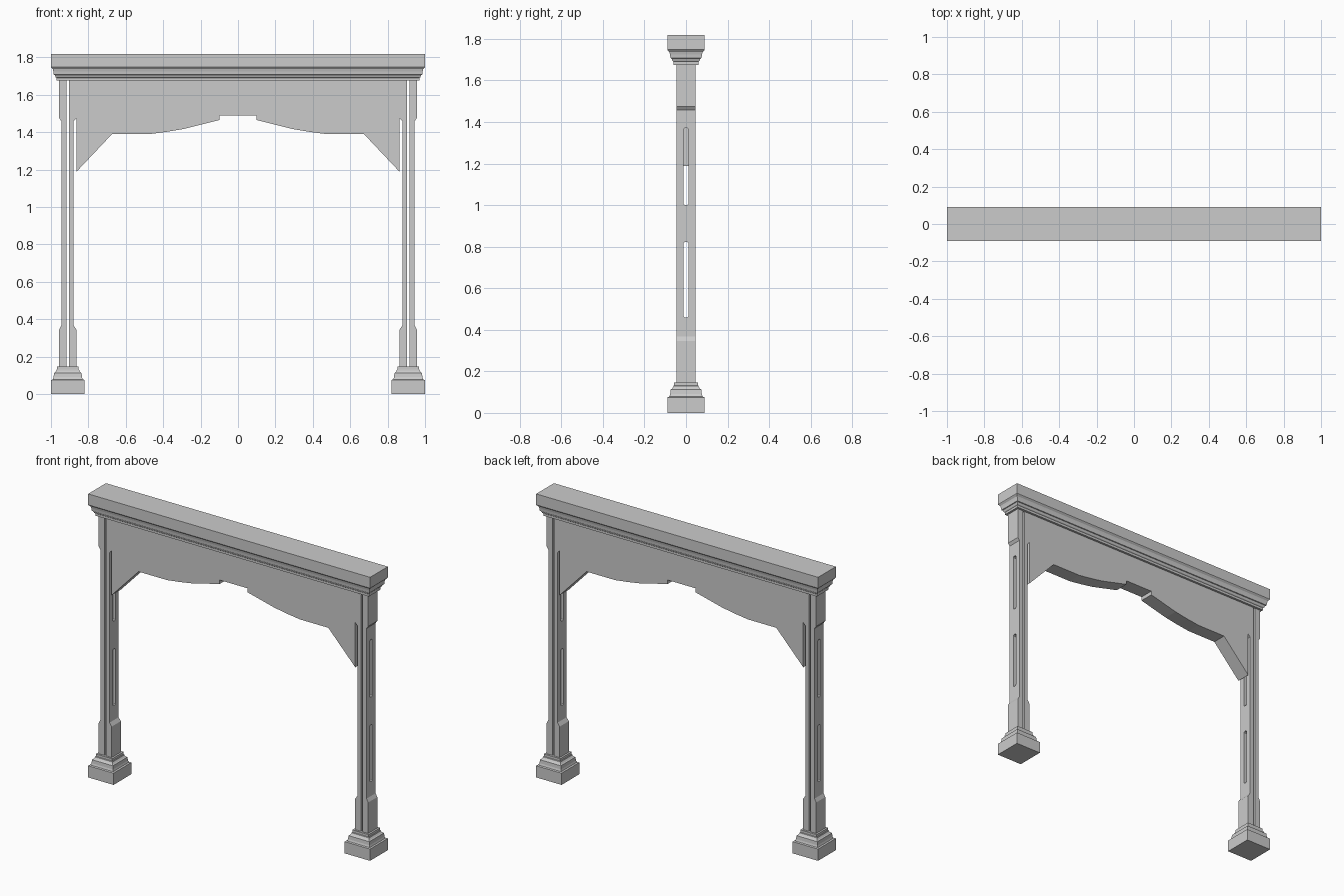
import bpy, math

if "Cube" in bpy.data.objects:
    bpy.data.objects.remove(bpy.data.objects["Cube"])

CX, D = 0.91, 0.046      # column centre, half depth of posts and panel


def make(name, verts, faces):
    me = bpy.data.meshes.new(name)
    me.from_pydata(verts, [], faces)
    me.update()
    ob = bpy.data.objects.new(name, me)
    bpy.context.collection.objects.link(ob)
    return ob


def bridge(rings, n):
    faces = [tuple(reversed(range(n)))]
    for k in range(rings - 1):
        for i in range(n):
            j = (i + 1) % n
            faces.append((k * n + i, k * n + j, (k + 1) * n + j, (k + 1) * n + i))
    faces.append(tuple(range((rings - 1) * n, rings * n)))
    return faces


def moulding(name, profile, cx=0, extra=0):
    """Stack of rectangles; profile is (half size, z) from bottom to top."""
    v = []
    for h, z in profile:
        a = h + extra
        v += [(cx - a, -h, z), (cx + a, -h, z), (cx + a, h, z), (cx - a, h, z)]
    return make(name, v, bridge(len(profile), 4))


def extrude(name, pts, axis, lo, hi):
    """Extrude a closed outline along x (outline in yz) or y (outline in xz)."""
    area = sum(a[0] * b[1] - b[0] * a[1] for a, b in zip(pts, pts[1:] + pts[:1]))
    if area < 0:
        pts = pts[::-1]
    if axis == 'y':
        v = [(a, y, b) for y in (hi, lo) for a, b in pts]
    else:
        v = [(x, a, b) for x in (lo, hi) for a, b in pts]
    return make(name, v, bridge(2, len(pts)))


# Stepped cornice beam
moulding("cornice_beam", [(.060, 1.675), (.060, 1.69), (.065, 1.694), (.070, 1.706),
                          (.075, 1.708), (.077, 1.725), (.080, 1.737), (.087, 1.744),
                          (.09, 1.748), (.09, 1.818)], extra=CX)

# Carved hanging panel between the posts
half = [(.098, 1.49), (.098, 1.465), (.29, 1.417), (.38, 1.402), (.47, 1.39),
        (.673, 1.39), (.864, 1.188), (.864, 1.68)]
extrude("arch_panel", half + [(-x, z) for x, z in reversed(half)], 'y', -D, D)

for s, side in ((-1, "left"), (1, "right")):
    # Moulded foot
    moulding(side + "_foot", [(.09, 0), (.09, .075), (.08, .078), (.076, .09),
                              (.074, .112), (.068, .116), (.062, .124), (.061, .13),
                              (.058, .132), (.058, .147)], cx=s * CX)

    # Rounded slot cutters through both planks of the post
    cutters = []
    for k, (z0, z1) in enumerate(((.46, .823), (1.0, 1.37))):
        r, c = .012, .006
        o = [(-r, z0 + c), (-c, z0), (c, z0), (r, z0 + c),
             (r, z1 - c), (c, z1), (-c, z1), (-r, z1 - c)]
        cut = extrude(f"{side}_slot_cutter_{k}", o, 'x', s * CX - .08, s * CX + .08)
        cut.hide_render = True
        cut.hide_viewport = False
        cut.display_type = 'WIRE'
        cutters.append(cut)

    # Two planks with a narrow gap, thicker at top and bottom
    for d, where in ((s, "outer"), (-s, "inner")):
        thin = .034 if where == "outer" else .031
        o = [(.006, .145), (.046, .145), (.046, .345), (thin, .367),
             (thin, 1.458), (.046, 1.475), (.046, 1.68), (.006, 1.68)]
        plank = extrude(f"{side}_{where}_plank", [(s * CX + d * a, z) for a, z in o],
                        'y', -D, D)
        for cut in cutters:
            m = plank.modifiers.new("slot", 'BOOLEAN')
            m.operation = 'DIFFERENCE'
            m.solver = 'EXACT'
            m.object = cut
